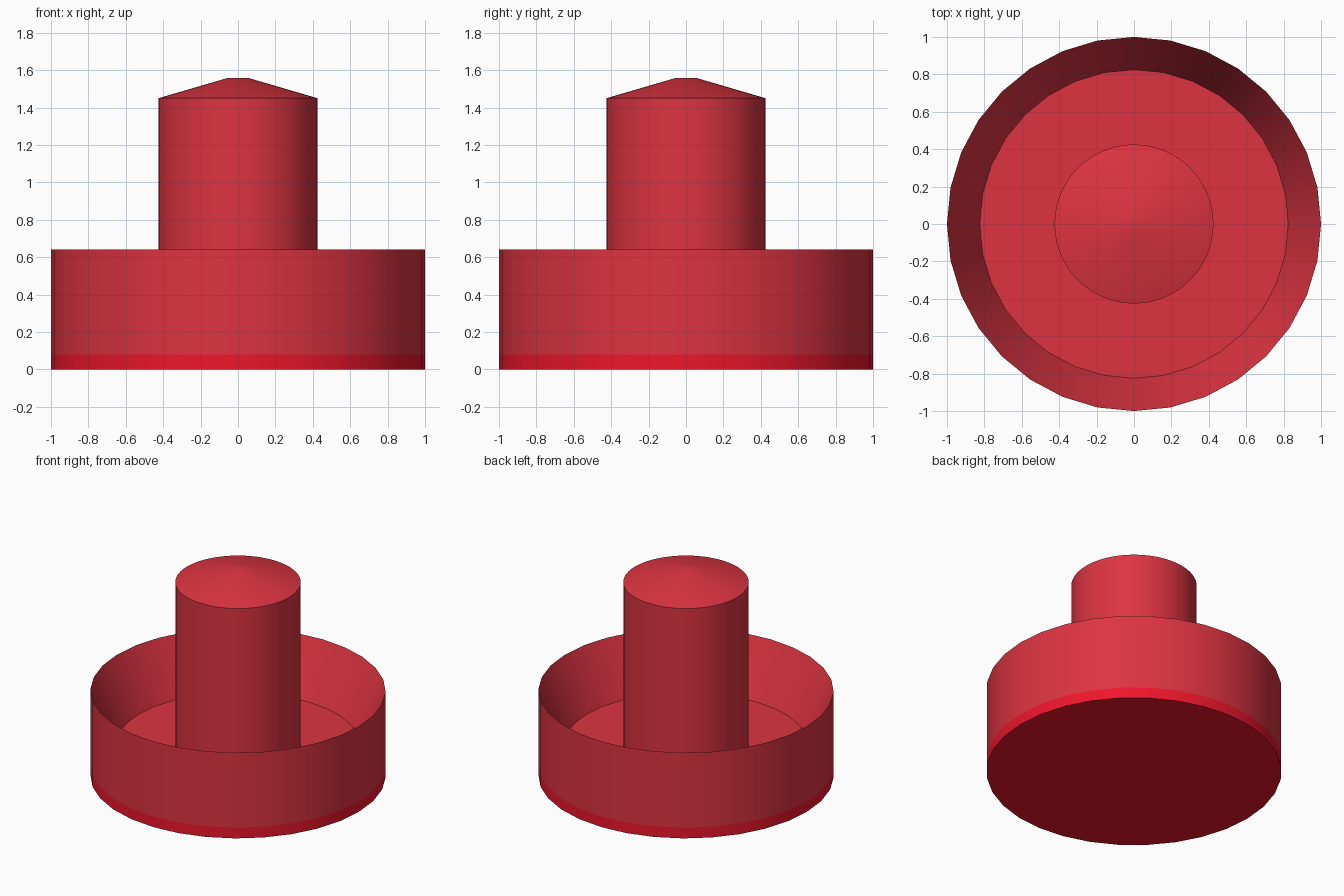
import bpy, bmesh
from math import sin, cos, tau, radians

if "Cube" in bpy.data.objects:
    bpy.data.objects.remove(bpy.data.objects["Cube"])


def material(name, rgb):
    m = bpy.data.materials.new(name)
    m.diffuse_color = (*rgb, 1)
    m.use_nodes = True
    m.node_tree.nodes["Principled BSDF"].inputs["Base Color"].default_value = m.diffuse_color
    return m


def lathe(name, profile, sides, mat):
    """Revolve (radius, z) points listed bottom to top on the outside; radius 0 makes a pole."""
    bm = bmesh.new()
    rings = []
    for r, z in profile:
        if r == 0:
            rings.append([bm.verts.new((0, 0, z))] * sides)
        else:
            rings.append([bm.verts.new((r * cos(tau * i / sides), r * sin(tau * i / sides), z))
                          for i in range(sides)])
    for a, b in zip(rings, rings[1:]):
        for i in range(sides):
            j = (i + 1) % sides
            corners = list(dict.fromkeys((a[i], a[j], b[j], b[i])))
            bm.faces.new(corners)
    mesh = bpy.data.meshes.new(name)
    bm.to_mesh(mesh)
    bm.free()
    mesh.materials.append(mat)
    ob = bpy.data.objects.new(name, mesh)
    bpy.context.collection.objects.link(ob)
    bpy.ops.object.select_all(action='DESELECT')
    ob.select_set(True)
    bpy.context.view_layer.objects.active = ob
    bpy.ops.object.shade_smooth_by_angle(angle=radians(30))
    return ob


red = material("red", (0.72, 0.034, 0.053))
bright_red = material("bright_red", (0.85, 0.008, 0.025))

# Bright underside with a narrow band
lathe("base_plate", [(0, 0), (1, 0), (1, 0.08)], 32, bright_red)

# Cup with a knife-edge rim, sloping inner wall and flat floor
lathe("cup", [(1, 0.08), (1, 0.64), (0.825, 0.24), (0, 0.24)], 32, red)

# Central post with a shallow conical top
lathe("post", [(0.425, 0.24), (0.425, 1.45), (0.06, 1.557), (0, 1.557)], 64, red)
